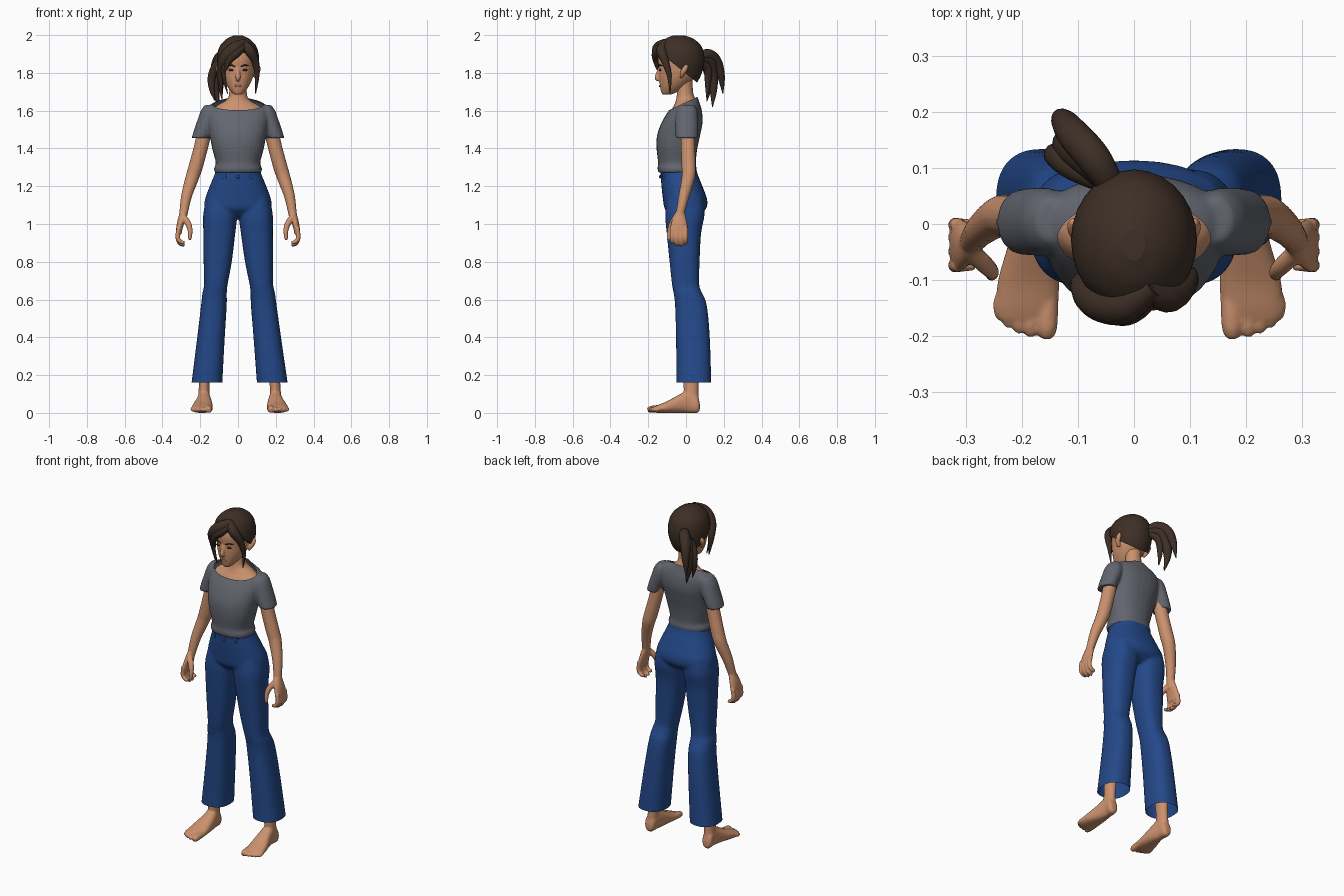
import bpy, bmesh, math
from mathutils import Vector


def material(name, rgb):
    m = bpy.data.materials.new(name)
    m.diffuse_color = (*rgb, 1)
    return m


SKIN = material("skin", (0.60, 0.285, 0.155))
HAIR = material("dark brown hair", (0.047, 0.028, 0.019))
GREY = material("grey shirt", (0.125, 0.133, 0.16))
BLUE = material("blue denim", (0.017, 0.065, 0.25))
LIP = material("lip", (0.42, 0.17, 0.11))
DARK = material("eye dark", (0.03, 0.018, 0.012))


def spline(rows, k=5):
    """Catmull-Rom interpolation of rows of numbers."""
    out = []
    for i in range(len(rows) - 1):
        a, b, c, d = rows[max(i - 1, 0)], rows[i], rows[i + 1], rows[min(i + 2, len(rows) - 1)]
        for s in range(k):
            t = s / k
            out.append([0.5 * (2 * q + (r - p) * t + (2 * p - 5 * q + 4 * r - w) * t * t
                               + (3 * q - p - 3 * r + w) * t ** 3) for p, q, r, w in zip(a, b, c, d)])
    return out + [list(rows[-1])]


def loft(rows, axis="z", power=2.0, sides=28):
    """Rings from (position, low a, high a, low b, high b) along z or y."""
    rings = []
    for t, a0, a1, b0, b1 in spline(rows):
        ring = []
        for i in range(sides):
            c, s = math.cos(2 * math.pi * i / sides), math.sin(2 * math.pi * i / sides)
            a = (a0 + a1) / 2 + (a1 - a0) / 2 * math.copysign(abs(c) ** (2 / power), c)
            b = (b0 + b1) / 2 + (b1 - b0) / 2 * math.copysign(abs(s) ** (2 / power), s)
            ring.append(Vector((a, b, t) if axis == "z" else (a, t, b)))
        rings.append(ring)
    return rings


def sym(*rows):
    """Loft rows (z, half width, y0, y1) centred on x = 0."""
    return [(z, -w, w, y0, y1) for z, w, y0, y1 in rows]


def tube(rows, sides=14):
    """Rings along a path of (x, y, z, radius)."""
    pts = spline(rows)
    rings, u = [], None
    for i, p in enumerate(pts):
        t = (Vector(pts[min(i + 1, len(pts) - 1)][:3]) - Vector(pts[max(i - 1, 0)][:3])).normalized()
        if u is None:
            u = t.orthogonal()
        u = (u - t * u.dot(t)).normalized()
        v, r = t.cross(u), max(p[3], 0.001)
        rings.append([Vector(p[:3]) + r * (u * math.cos(2 * math.pi * j / sides) + v * math.sin(2 * math.pi * j / sides))
                      for j in range(sides)])
    return rings


def blob(c, r):
    """Ellipsoid rings."""
    return [[Vector((c[0] + r[0] * math.sin(f) * math.cos(j * math.pi / 8),
                     c[1] + r[1] * math.sin(f) * math.sin(j * math.pi / 8), c[2] - r[2] * math.cos(f)))
             for j in range(16)] for f in [0.05 + (math.pi - 0.1) * i / 10 for i in range(11)]]


def mirror(parts):
    return [[[Vector((-v.x, v.y, v.z)) for v in reversed(ring)] for ring in p] for p in parts]


def build(name, mat, parts, voxel=0, smooth=4, cuts=(), fill=False, move=None):
    bm = bmesh.new()
    for rings in parts:
        vs = [[bm.verts.new(v) for v in ring] for ring in rings]
        for a, b in zip(vs, vs[1:]):
            for i in range(len(a)):
                j = (i + 1) % len(a)
                bm.faces.new((a[i], a[j], b[j], b[i]))
        bm.faces.new(vs[0][::-1])
        bm.faces.new(vs[-1])
    bmesh.ops.recalc_face_normals(bm, faces=bm.faces)
    me = bpy.data.meshes.new(name)
    bm.to_mesh(me)
    bm.free()
    ob = bpy.data.objects.new(name, me)
    bpy.context.collection.objects.link(ob)
    if voxel:  # fuse the overlapping lofts into one skin
        m = ob.modifiers.new("fuse", "REMESH")
        m.mode, m.voxel_size = "VOXEL", voxel
        m = ob.modifiers.new("soften", "SMOOTH")
        m.factor, m.iterations = 0.5, smooth
        dg = bpy.context.evaluated_depsgraph_get()
        me = bpy.data.meshes.new_from_object(ob.evaluated_get(dg))
        ob.modifiers.clear()
        ob.data = me
    bm = bmesh.new()
    bm.from_mesh(me)
    for co, no in cuts:
        bmesh.ops.bisect_plane(bm, geom=bm.verts[:] + bm.edges[:] + bm.faces[:],
                               plane_co=co, plane_no=no, clear_outer=True)
        if fill:
            bmesh.ops.holes_fill(bm, edges=[e for e in bm.edges if e.is_boundary], sides=0)
    for v in bm.verts:
        if move:
            v.co.x += move(v.co.z)
    for f in bm.faces:
        f.smooth = len(f.verts) < 6
        f.material_index = 0
    bm.to_mesh(me)
    bm.free()
    me.materials.clear()
    me.materials.append(mat)
    return ob


def lean(z):  # legs stand slightly towards +x
    return 0.01 * max(0, 1 - z)


# Trousers: hips and two flared legs, open at the cuffs
hips = loft(sym((1.31, .118, -.135, .052), (1.27, .122, -.135, .06), (1.2, .15, -.13, .087),
                (1.13, .175, -.122, .112), (1.08, .172, -.112, .106), (1.04, .09, -.07, .06)), power=2.2)
leg = loft([(1.14, .01, .165, -.1, .09), (1.05, .004, .184, -.11, .098), (.95, .015, .184, -.102, .08),
            (.8, .035, .184, -.087, .072), (.68, .058, .183, -.074, .07), (.635, .063, .192, -.066, .085),
            (.57, .064, .2, -.058, .11), (.4, .076, .222, -.053, .126), (.12, .094, .26, -.05, .135)], power=2.4)
build("trousers", BLUE, [hips, leg] + mirror([leg]), 0.008, 5,
      [((0, 0, .16), (0, 0, -1)), ((0, 0, 1.285), (0, 0, 1))], move=lean)
for x in (-.07, .07):
    build("belt_loop", BLUE, [tube([(x, -.117, 1.265, .007), (x, -.121, 1.24, .007)])])
build("trouser_button", BLUE, [blob((0, -.137, 1.25), (.009, .005, .009))])

# Shirt: torso with short sleeves and a scooped neck
torso = loft(sym((1.272, .124, -.146, .052), (1.295, .127, -.151, .056), (1.325, .118, -.148, .052),
                 (1.4, .137, -.156, .06), (1.47, .15, -.153, .075), (1.54, .163, -.128, .088),
                 (1.6, .165, -.092, .084), (1.64, .135, -.066, .072), (1.67, .065, -.052, .062),
                 (1.7, .05, -.05, .05)), power=2.25)
sleeve = loft([(1.63, .12, .175, -.03, .045), (1.6, .1, .197, -.05, .06), (1.55, .11, .215, -.056, .065),
               (1.5, .135, .232, -.056, .064), (1.455, .152, .246, -.055, .062)])
build("shirt", GREY, [torso, sleeve] + mirror([sleeve]), 0.007, 4,
      [((0, -.085, 1.605), (0, -.42, .9))])

# Neck and upper chest under the shirt
build("neck", SKIN, [loft(sym((1.55, .14, -.105, .07), (1.6, .14, -.08, .07), (1.63, .105, -.062, .06),
                              (1.66, .058, -.052, .05), (1.7, .046, -.048, .037), (1.78, .046, -.05, .035)))])

# Head with nose, chin and ears
skull = loft(sym((1.685, .02, -.124, -.08), (1.7, .036, -.132, -.045), (1.73, .058, -.138, 0),
                 (1.77, .077, -.142, .04), (1.82, .088, -.144, .07), (1.88, .092, -.149, .08),
                 (1.94, .08, -.13, .066), (1.98, .03, -.075, .02)), power=2.1)
nose = tube([(0, -.136, 1.835, .008), (0, -.149, 1.795, .011), (0, -.153, 1.772, .013), (0, -.14, 1.762, .009)])
ear = tube([(.088, -.025, 1.775, .008), (.1, -.018, 1.8, .014), (.106, -.003, 1.825, .014), (.106, .005, 1.845, .006)])
build("head", SKIN, [skull, nose, ear] + mirror([ear]), 0.0045, 3)

# Face details
for s in (-1, 1):
    build("eye", DARK, [blob((s * .037, -.137, 1.815), (.015, .005, .0055))])
    build("eyebrow", DARK, [tube([(s * .015, -.144, 1.833, .003), (s * .037, -.139, 1.841, .004),
                                  (s * .058, -.126, 1.837, .002)])])
build("lips", LIP, [blob((0, -.139, 1.731), (.02, .004, .006))])

# Arms and hands
arm = tube([(.165, .008, 1.56, .042), (.188, .01, 1.44, .038), (.222, .014, 1.31, .038), (.241, .013, 1.25, .036),
            (.272, -.01, 1.15, .029), (.288, -.03, 1.06, .023), (.296, -.036, 1.02, .022)])
palm = loft([(1.06, .27, .308, -.058, -.006), (1.02, .28, .32, -.074, .003),
             (.98, .292, .327, -.084, .01), (.945, .3, .329, -.084, .01)])
fingers = [tube([(.314, y, .98, .012), (.319, y, .93, .0125), (.307, y, b, .0115), (.283, y, b - .008, .0095)])
           for y, b in ((-.074, .908), (-.049, .898), (-.024, .897), (-.001, .907))]
thumb = tube([(.29, -.05, 1.04, .017), (.263, -.075, 1.0, .016), (.253, -.087, .96, .013), (.256, -.092, .915, .009)])
limb = [arm, palm, thumb] + fingers
build("arms_and_hands", SKIN, limb + mirror(limb), 0.005, 3)

# Bare feet with toes
foot = loft([(.073, .178, .208, .015, .05), (.06, .163, .222, 0, .09), (.02, .157, .222, 0, .125),
             (-.03, .148, .232, 0, .1), (-.1, .143, .252, 0, .062), (-.15, .146, .256, 0, .042),
             (-.172, .155, .25, .004, .032)], axis="y", power=2.3)
ankle = loft([(.05, .16, .222, -.01, .07), (.11, .16, .218, -.012, .066),
              (.17, .158, .215, -.014, .066), (.26, .15, .215, -.02, .07)])
toes = [tube([(x - .002, -.13, .024, r), (x, y + .02, .019, r), (x, y, .013, r * .6)])
        for x, y, r in ((.165, -.203, .019), (.194, -.2, .013), (.215, -.194, .0125), (.234, -.184, .012), (.25, -.17, .011))]
feet = [foot, ankle] + toes
build("feet", SKIN, feet + mirror(feet), 0.005, 3, [((0, 0, 0), (0, 0, -1))], fill=True, move=lean)

# Hair cap, cut along a line from forehead to nape
build("hair_cap", HAIR, [loft(sym((1.73, .055, -.05, .045), (1.77, .085, -.1, .071), (1.82, .105, -.135, .09),
                                  (1.88, .112, -.157, .097), (1.94, .097, -.147, .082), (1.98, .06, -.11, .04),
                                  (1.999, .02, -.065, -.01)))],
      cuts=[((0, -.02, 1.812), (0, -.63, -.78))], fill=True)

# Parted fringe and loose strands
fringe = [
    [(.035, -.11, 1.962, .02), (-.02, -.145, 1.928, .034), (-.07, -.135, 1.875, .032), (-.095, -.105, 1.8, .018), (-.085, -.1, 1.7, .002)],
    [(.02, -.11, 1.962, .02), (.06, -.13, 1.92, .028), (.092, -.11, 1.86, .02), (.101, -.088, 1.78, .012), (.093, -.085, 1.69, .002)],
    [(.04, -.12, 1.95, .016), (-.005, -.152, 1.912, .026), (-.045, -.157, 1.87, .02), (-.072, -.145, 1.8, .003)],
    [(-.06, -.15, 1.87, .012), (-.077, -.137, 1.82, .012), (-.072, -.125, 1.76, .009), (-.055, -.12, 1.69, .002)]]
build("fringe", HAIR, [tube(r) for r in fringe])

# Ponytail gathered behind, swept towards -x
tail = [
    [(-.035, .06, 1.88, .022), (-.07, .115, 1.897, .03), (-.108, .16, 1.862, .029), (-.128, .186, 1.78, .02), (-.138, .195, 1.69, .002)],
    [(-.04, .07, 1.87, .022), (-.085, .12, 1.87, .033), (-.115, .14, 1.8, .03), (-.118, .145, 1.71, .02), (-.1, .14, 1.62, .002)],
    [(-.04, .07, 1.86, .02), (-.105, .1, 1.845, .024), (-.138, .122, 1.78, .022), (-.138, .12, 1.71, .014), (-.12, .11, 1.65, .002)],
    [(-.05, .08, 1.86, .02), (-.08, .115, 1.82, .022), (-.09, .115, 1.74, .015), (-.085, .11, 1.66, .002)]]
build("ponytail", HAIR, [tube(r) for r in tail])
